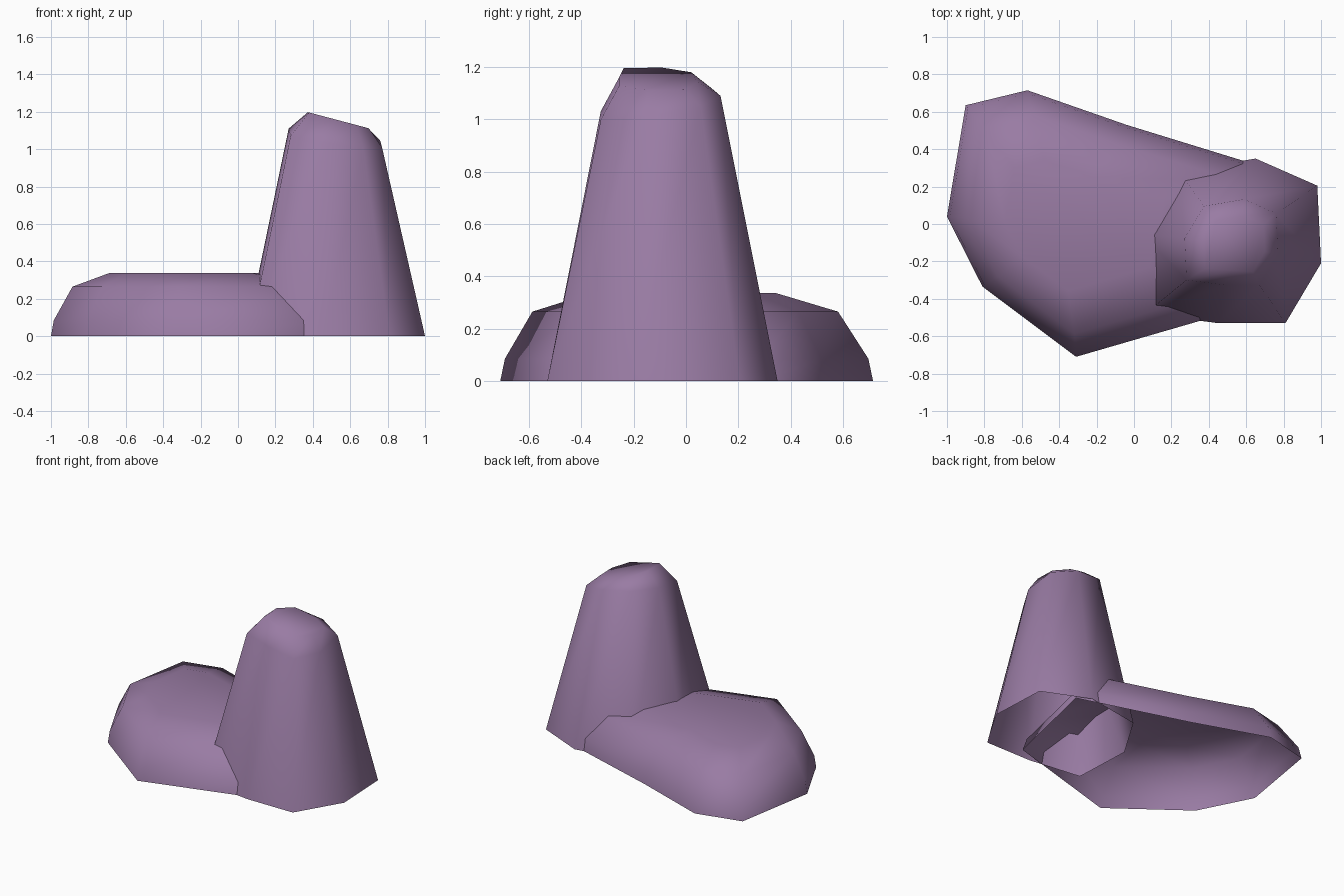
import bpy, bmesh

if "Cube" in bpy.data.objects:
    bpy.data.objects.remove(bpy.data.objects["Cube"])

mat = bpy.data.materials.new("mauve_stone")
mat.diffuse_color = (0.32, 0.20, 0.37, 1)
mat.use_nodes = True
mat.node_tree.nodes["Principled BSDF"].inputs["Base Color"].default_value = mat.diffuse_color


def rock(name, outline, rings):
    """Stack scaled copies of the outline; the underside stays open.
    Each ring: scale, x offset, y offset, height, x tilt, y tilt."""
    bm = bmesh.new()
    n = len(outline)
    loops = []
    for s, ox, oy, z, tx, ty in rings:
        pts = [(x * s + ox, y * s + oy) for x, y in outline]
        loops.append([bm.verts.new((x, y, z + tx * x + ty * y)) for x, y in pts])
    for a, b in zip(loops, loops[1:]):
        for i in range(n):
            j = (i + 1) % n
            bm.faces.new((a[i], a[j], b[j], b[i]))
    bm.faces.new(loops[-1])
    for f in bm.faces:
        f.smooth = True
    me = bpy.data.meshes.new(name)
    bm.to_mesh(me)
    bm.free()
    me.materials.append(mat)
    ob = bpy.data.objects.new(name, me)
    bpy.context.collection.objects.link(ob)
    return ob


# Broad low boulder, outlines run counter-clockwise
rock("low_rock",
     [(-1, .04), (-.81, -.335), (-.31, -.71), (.57, -.455),
      (.74, .29), (-.04, .53), (-.57, .715), (-.90, .635)],
     [(1, 0, 0, 0, 0, 0),
      (.975, -.01, 0, .085, 0, 0),
      (.82, -.065, -.005, .265, 0, 0),
      (.49, -.20, -.01, .337, 0, 0)])

# Tall tapering pillar with a slanted crown
rock("tall_rock",
     [(1, -.21), (.98, .205), (.65, .35), (.24, .28),
      (.04, -.05), (.06, -.48), (.45, -.53), (.81, -.53)],
     [(1, 0, 0, 0, 0, 0),
      (.52, .25, -.05, 1.169, -.172, .167),
      (.34, .36, -.075, 1.297, -.265, 0)])
